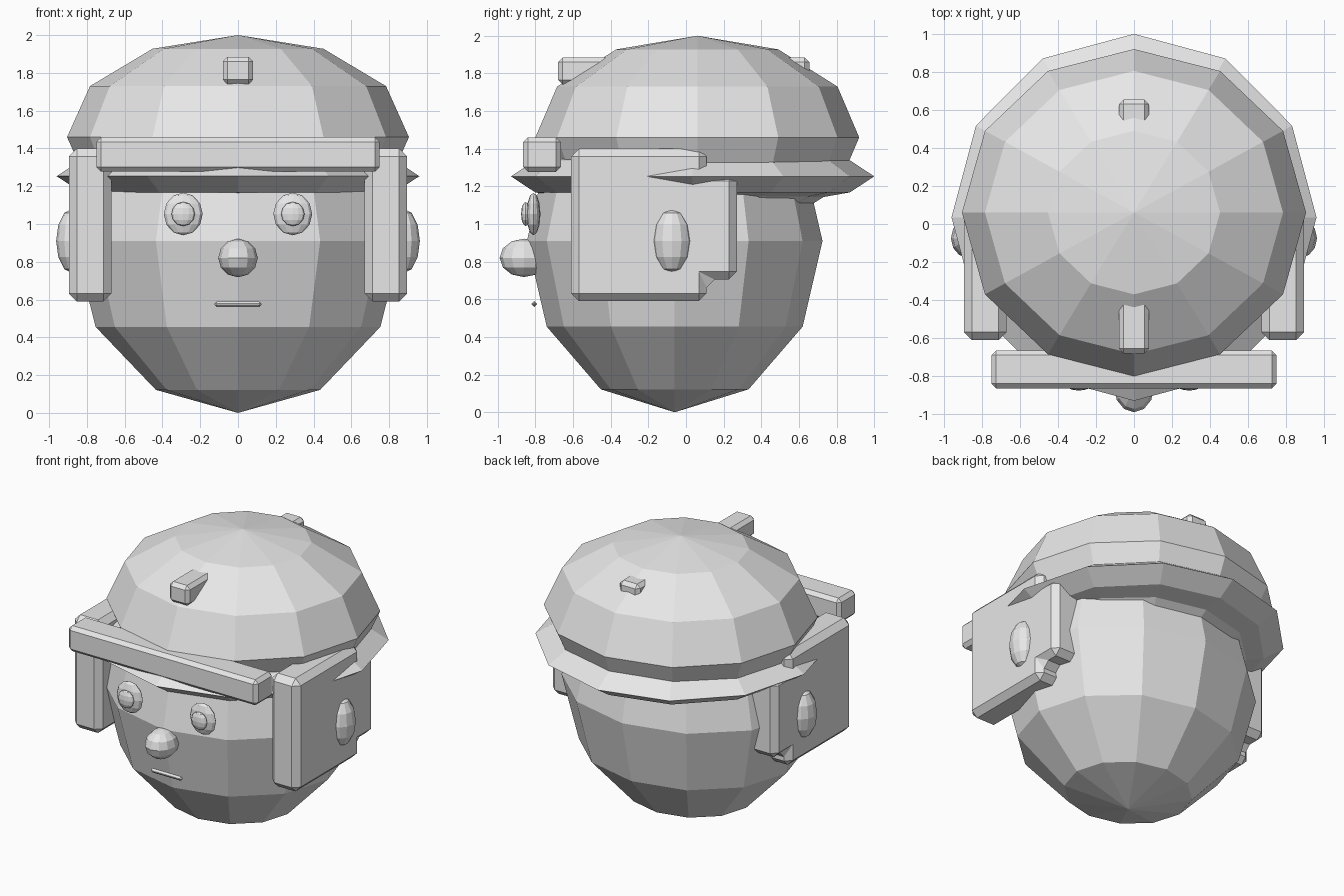
import bpy, bmesh
from mathutils import Vector

cube = bpy.data.objects.get("Cube")
if cube:
    bpy.data.objects.remove(cube, do_unlink=True)

grey = bpy.data.materials.new("plain_grey")
grey.use_nodes = True
GREY = (0.8, 0.8, 0.8, 1)
grey.diffuse_color = GREY
for node in grey.node_tree.nodes:
    if node.type == 'BSDF_PRINCIPLED':
        node.inputs["Base Color"].default_value = GREY


def finish(name, bm, bevel=0):
    """Turn a bmesh into a flat-shaded object with an optional chamfer."""
    bmesh.ops.recalc_face_normals(bm, faces=bm.faces)
    mesh = bpy.data.meshes.new(name)
    bm.to_mesh(mesh)
    bm.free()
    mesh.materials.append(grey)
    ob = bpy.data.objects.new(name, mesh)
    bpy.context.collection.objects.link(ob)
    if bevel:
        mod = ob.modifiers.new("chamfer", 'BEVEL')
        mod.width = bevel
        mod.segments = 1
        mod.limit_method = 'ANGLE'
    return ob


def ball(name, centre, radii):
    """Faceted ellipsoid with twelve sides."""
    bm = bmesh.new()
    bmesh.ops.create_uvsphere(bm, u_segments=12, v_segments=6, radius=1)
    bmesh.ops.scale(bm, vec=radii, verts=bm.verts)
    bmesh.ops.translate(bm, vec=centre, verts=bm.verts)
    return finish(name, bm)


def box(name, low, high, bevel):
    """Chamfered box between two corners."""
    low, high = Vector(low), Vector(high)
    bm = bmesh.new()
    bmesh.ops.create_cube(bm, size=1)
    bmesh.ops.scale(bm, vec=high - low, verts=bm.verts)
    bmesh.ops.translate(bm, vec=(low + high) / 2, verts=bm.verts)
    return finish(name, bm, bevel)


def slab(name, profile, x0, x1, bevel):
    """Side profile (y, z) extruded across x."""
    bm = bmesh.new()
    face = bm.faces.new([bm.verts.new((x0, y, z)) for y, z in profile])
    out = bmesh.ops.extrude_face_region(bm, geom=[face])
    moved = [v for v in out["geom"] if isinstance(v, bmesh.types.BMVert)]
    bmesh.ops.translate(bm, vec=(x1 - x0, 0, 0), verts=moved)
    return finish(name, bm, bevel)


# Head, cap and brim
ball("head", (0, -0.06, 0.91), (0.87, 0.785, 0.91))
ball("cap", (0, 0.06, 1.46), (0.905, 0.86, 0.54))
ball("brim", (0, 0.035, 1.253), (0.96, 0.965, 0.17))

# Front band and the bar running through the cap
box("front_band", (-0.75, -0.865, 1.277), (0.75, -0.665, 1.46), 0.025)
box("cap_bar", (-0.08, -0.68, 1.74), (0.08, 0.655, 1.885), 0.025)

# Face
ball("nose", (0, -0.86, 0.82), (0.105, 0.13, 0.102))
box("mouth", (-0.125, -0.82, 0.56), (0.125, -0.792, 0.59), 0.012)

# Paired parts
ear_profile = [(-0.61, 0.59), (0.11, 0.59), (0.11, 0.705), (0.27, 0.705),
               (0.27, 1.27), (0.11, 1.27), (0.11, 1.4), (-0.61, 1.4)]
for side, s in (("left", 1), ("right", -1)):
    ball(side + "_eye", (s * 0.29, -0.81, 1.053), (0.103, 0.037, 0.113))
    ball(side + "_pupil", (s * 0.29, -0.852, 1.053), (0.062, 0.024, 0.064))
    slab(side + "_ear_flap", ear_profile, s * 0.67, s * 0.895, 0.042)
    ball(side + "_ear_knob", (s * 0.875, -0.075, 0.91), (0.088, 0.102, 0.172))
